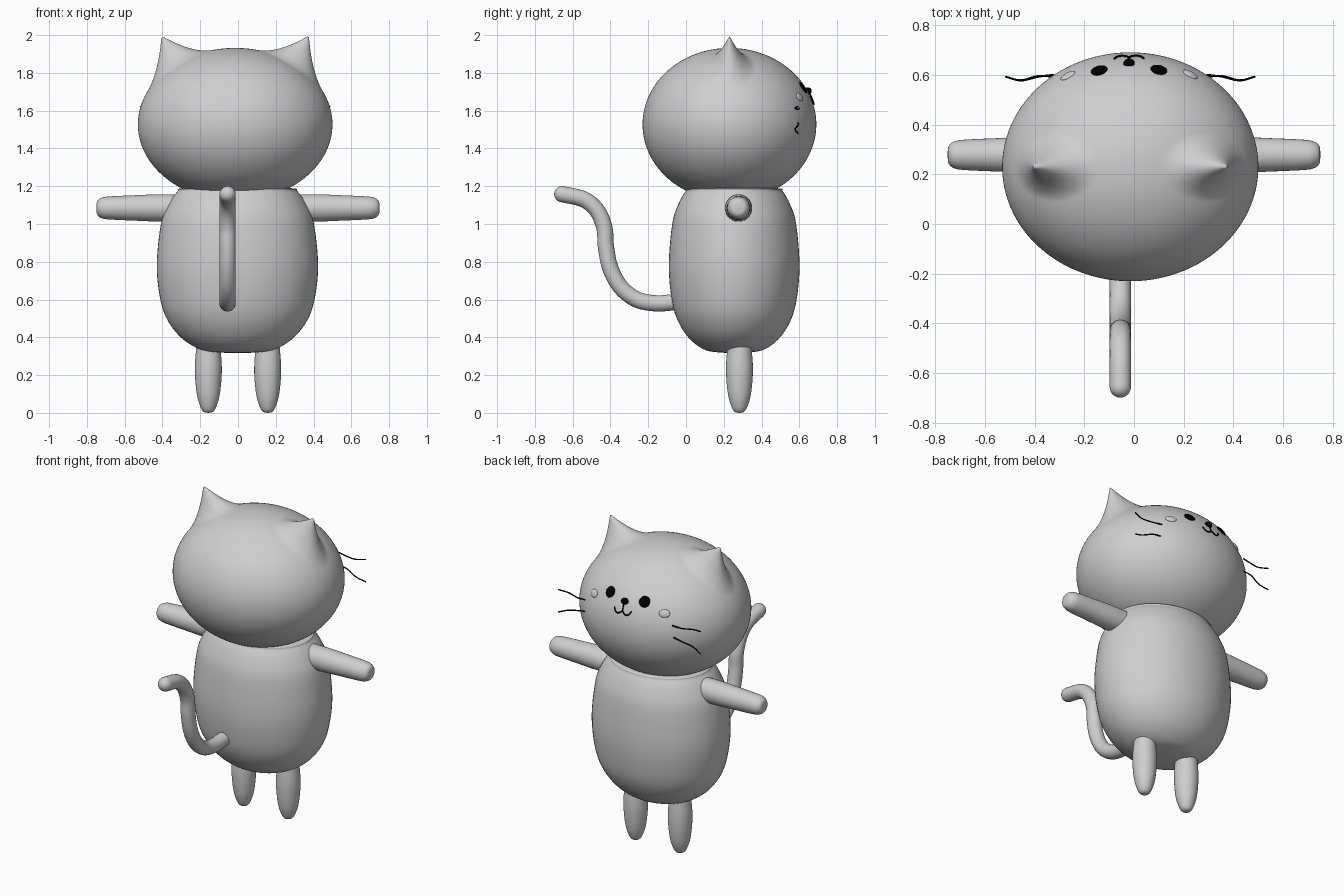
import bpy, bmesh, math
from mathutils import Vector, Matrix

old = bpy.data.objects.get("Cube")
if old:
    bpy.data.objects.remove(old, do_unlink=True)


def material(name, value):
    m = bpy.data.materials.new(name)
    m.use_nodes = True
    colour = (value, value, value, 1)
    m.diffuse_color = colour
    bsdf = next(n for n in m.node_tree.nodes if n.type == 'BSDF_PRINCIPLED')
    bsdf.inputs["Base Color"].default_value = colour
    bsdf.inputs["Roughness"].default_value = 0.6
    return m


GREY = material("soft grey", 0.62)
BLACK = material("black", 0.0)


def finish(name, bm, mat):
    bmesh.ops.recalc_face_normals(bm, faces=bm.faces)
    me = bpy.data.meshes.new(name)
    bm.to_mesh(me)
    bm.free()
    me.materials.append(mat)
    for p in me.polygons:
        p.use_smooth = True
    ob = bpy.data.objects.new(name, me)
    bpy.context.collection.objects.link(ob)
    return ob


def smooth_path(points, steps=6):
    """Catmull-Rom curve through the points."""
    pts = [Vector(p) for p in points]
    pts = [2 * pts[0] - pts[1]] + pts + [2 * pts[-1] - pts[-2]]
    out = []
    for a, b, c, d in zip(pts, pts[1:], pts[2:], pts[3:]):
        for i in range(steps):
            t = i / steps
            out.append(0.5 * (2 * b + (c - a) * t + (2 * a - 5 * b + 4 * c - d) * t * t
                              + (3 * b - a - 3 * c + d) * t ** 3))
    return out + [pts[-2]]


def skin(bm, rings):
    loops = [[bm.verts.new(p) for p in ring] for ring in rings]
    for r, s in zip(loops, loops[1:]):
        for i in range(len(r)):
            j = (i + 1) % len(r)
            bm.faces.new((r[i], r[j], s[j], s[i]))
    bm.faces.new(loops[0])
    bm.faces.new(loops[-1])


def lathe(name, profile, matrix, squash=1.0, sides=48):
    """Turn a (radius, height) profile around z."""
    bm = bmesh.new()
    rings = []
    for p in smooth_path([(r, 0, h) for r, h in profile]):
        r = max(p.x, 0.002)
        rings.append([matrix @ Vector((r * math.cos(a), r * squash * math.sin(a), p.z))
                      for a in (math.tau * k / sides for k in range(sides))])
    skin(bm, rings)
    return finish(name, bm, GREY)


def tube(name, points, radius, mat, sides=8):
    """Round tube along a smooth path, with domed ends."""
    path = smooth_path(points)
    bm = bmesh.new()
    rings = []
    last = len(path) - 1
    for i, p in enumerate(path):
        d = (path[min(i + 1, last)] - path[max(i - 1, 0)]).normalized()
        u = d.cross(Vector((0.31, 0.2, 0.93))).normalized()
        v = d.cross(u)
        dome = [(math.sin(t), math.cos(t)) for t in (0.3, 0.6, 0.9, 1.2, 1.5)]
        if i == 0:
            stack = [(-math.cos(t), math.sin(t)) for t in (0.1, 0.4, 0.8, 1.2)] + [(0, 1)]
        elif i == last:
            stack = [(0, 1)] + dome
        else:
            stack = [(0, 1)]
        for along, r in stack:
            rings.append([p + d * along * radius
                          + (u * math.cos(a) + v * math.sin(a)) * r * radius
                          for a in (math.tau * k / sides for k in range(sides))])
    skin(bm, rings)
    return finish(name, bm, mat)


# Head: ellipsoid with two ears pulled smoothly out of it
CENTRE = Vector((-0.015, 0.23, 1.527))
RADII = Vector((0.515, 0.46, 0.405))


def face_point(x, z, lift=0.0):
    """Point on the face side of the head, and the normal there."""
    a, c = (x - CENTRE.x) / RADII.x, (z - CENTRE.z) / RADII.z
    y = CENTRE.y + RADII.y * math.sqrt(max(0, 1 - a * a - c * c))
    n = Vector((a / RADII.x, (y - CENTRE.y) / RADII.y ** 2, c / RADII.z)).normalized()
    return Vector((x, y, z)) + n * lift, n


bm = bmesh.new()
bmesh.ops.create_icosphere(bm, subdivisions=7, radius=1)
for v in bm.verts:
    p = Vector(a * b for a, b in zip(v.co, RADII))
    side = 1 if p.x > 0 else -1
    offset = p - Vector((side * 0.315, 0.0, 0.32))
    offset.y *= 1.5
    w = max(0, 1 - offset.length / 0.21) ** 2
    v.co = CENTRE + p + w * Vector((side * 0.075, 0.0, 0.15))
finish("head", bm, GREY)

# Body
lathe("body", [(0, 0.318), (0.1, 0.32), (0.2, 0.337), (0.3, 0.4), (0.375, 0.5),
               (0.412, 0.62), (0.427, 0.79), (0.405, 1.0), (0.368, 1.1),
               (0.32, 1.17), (0.28, 1.19), (0, 1.195)],
      Matrix.Translation((-0.003, 0.255, 0)), squash=0.81, sides=64)

# Limbs
leg = [(0, 0), (0.025, 0.006), (0.043, 0.035), (0.061, 0.1), (0.071, 0.21),
       (0.067, 0.31), (0.055, 0.37), (0, 0.38)]
arm = [(0.072, 0.25), (0.072, 0.42), (0.067, 0.55), (0.061, 0.68), (0.054, 0.722),
       (0.036, 0.745), (0, 0.75)]
for side, label in ((1, "left"), (-1, "right")):
    lathe(label + "_leg", leg, Matrix.Translation((side * 0.157, 0.283, 0)), sides=32)
    lathe(label + "_arm", arm, Matrix.Translation((0, 0.278, 1.085))
          @ Matrix.Rotation(side * math.pi / 2, 4, 'Y'), sides=32)

# Tail
tail = [(0.02, 0.59), (-0.07, 0.585), (-0.16, 0.58), (-0.26, 0.6), (-0.345, 0.665),
        (-0.4, 0.765), (-0.424, 0.88), (-0.432, 0.98), (-0.47, 1.07),
        (-0.54, 1.13), (-0.655, 1.158)]
tube("tail", [(-0.055, y, z) for y, z in tail], 0.043, GREY, sides=24)


# Face details
def button(name, x, z, size, mat):
    """Flattened ball resting on the face."""
    p, n = face_point(x, z)
    bm = bmesh.new()
    bmesh.ops.create_uvsphere(bm, u_segments=24, v_segments=12, radius=1)
    m = (Matrix.Translation(p) @ n.to_track_quat('Z', 'Y').to_matrix().to_4x4()
         @ Matrix.Diagonal((*size, 1)))
    bm.transform(m)
    finish(name, bm, mat)


MID = -0.02
button("nose", MID, 1.703, (0.023, 0.02, 0.022), BLACK)
for side, label in ((1, "left"), (-1, "right")):
    button(label + "_eye", MID + side * 0.12, 1.722, (0.034, 0.034, 0.009), BLACK)
    button(label + "_cheek", MID + side * 0.246, 1.672, (0.033, 0.024, 0.009), GREY)
    mouth = [(0, 1.655), (0.01, 1.642), (0.03, 1.633), (0.048, 1.641), (0.058, 1.658)]
    tube(label + "_mouth", [face_point(MID + side * x, z, 0.004)[0] for x, z in mouth],
         0.004, BLACK)
    upper = [(0.31, 0.6, 1.612), (0.37, 0.592, 1.607), (0.44, 0.577, 1.613), (0.5, 0.592, 1.622)]
    lower = [(0.31, 0.592, 1.535), (0.37, 0.595, 1.525), (0.44, 0.578, 1.502), (0.5, 0.592, 1.48)]
    for name, pts in (("upper", upper), ("lower", lower)):
        tube(f"{label}_{name}_whisker", [(side * x - 0.015, y, z) for x, y, z in pts],
             0.004, BLACK)
tube("mouth_stem", [face_point(MID, z, 0.004)[0] for z in (1.69, 1.672, 1.655)], 0.004, BLACK)
